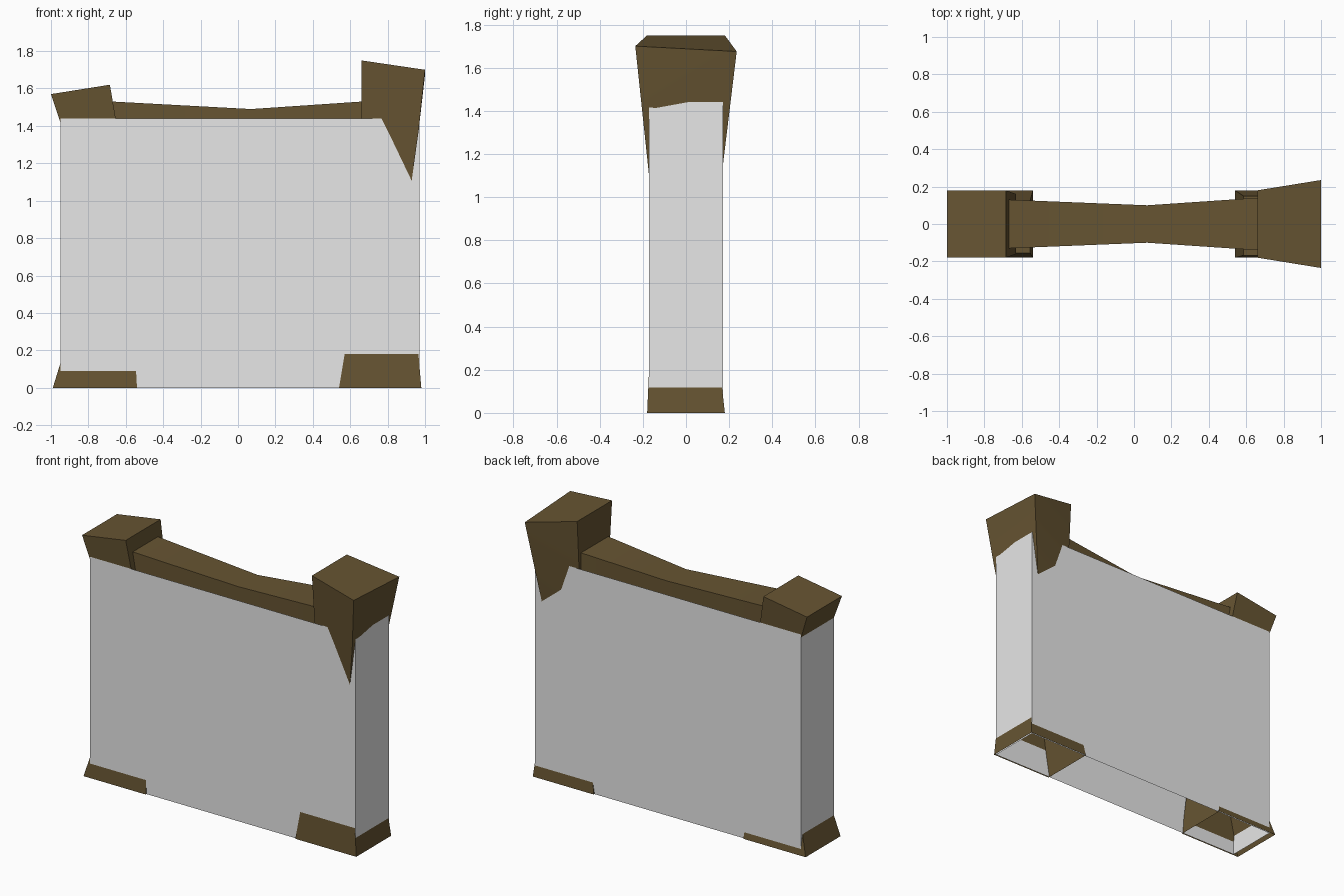
import bpy
import bmesh
from math import radians

if "Cube" in bpy.data.objects:
    bpy.data.objects.remove(bpy.data.objects["Cube"], do_unlink=True)


def make_material(name, rgb):
    mat = bpy.data.materials.new(name)
    mat.use_nodes = True
    colour = (*rgb, 1.0)
    mat.diffuse_color = colour
    mat.node_tree.nodes["Principled BSDF"].inputs["Base Color"].default_value = colour
    return mat


grey = make_material("plaster grey", (0.8, 0.8, 0.8))
brown = make_material("timber brown", (0.135, 0.09, 0.032))


def finish(name, bm, mat, smooth_angle=None):
    """Turn a bmesh into a named object with one material."""
    bmesh.ops.recalc_face_normals(bm, faces=bm.faces)
    mesh = bpy.data.meshes.new(name)
    bm.to_mesh(mesh)
    bm.free()
    mesh.materials.append(mat)
    obj = bpy.data.objects.new(name, mesh)
    bpy.context.collection.objects.link(obj)
    if smooth_angle:
        bpy.ops.object.select_all(action="DESELECT")
        obj.select_set(True)
        bpy.context.view_layer.objects.active = obj
        bpy.ops.object.shade_smooth_by_angle(angle=radians(smooth_angle))
    return obj


def ring(x0, x1, front, back, z_left, z_right=None):
    """Four corners, counter-clockwise from above, with an optional slope along x."""
    z_right = z_left if z_right is None else z_right
    return [(x0, front, z_left), (x1, front, z_right),
            (x1, back, z_right), (x0, back, z_left)]


def section(x, half_width, bottom, top):
    """Upright rectangle across the beam."""
    return [(x, -half_width, bottom), (x, half_width, bottom),
            (x, half_width, top), (x, -half_width, top)]


def loft(name, rings, mat, cap_start=False, cap_end=True, smooth_angle=None):
    """Bridge a series of four-cornered rings."""
    bm = bmesh.new()
    loops = [[bm.verts.new(p) for p in r] for r in rings]
    for a, b in zip(loops, loops[1:]):
        for i in range(4):
            j = (i + 1) % 4
            bm.faces.new((a[i], a[j], b[j], b[i]))
    if cap_start:
        bm.faces.new(loops[0][::-1])
    if cap_end:
        bm.faces.new(loops[-1])
    return finish(name, bm, mat, smooth_angle)


# Wall: a sleeve open at the top and the bottom
loft("wall", [ring(-0.95, 0.97, -0.172, 0.172, 0.0),
              ring(-0.95, 0.97, -0.172, 0.172, 1.44)], grey, cap_end=False)

# Feet: tapered boxes, open below, that sink into the wall
loft("right_foot", [ring(-0.99, -0.54, -0.18, 0.18, 0.0),
                    ring(-0.907, -0.555, -0.156, 0.126, 0.27)], brown)
loft("left_foot", [ring(0.54, 0.98, -0.18, 0.18, 0.0),
                   ring(0.585, 0.957, -0.168, 0.15, 0.27)], brown)

# Small block on the right end of the wall
loft("right_block", [ring(-0.91, -0.63, -0.16, 0.16, 1.3),
                     ring(-1.0, -0.685, -0.18, 0.18, 1.57, 1.62)],
     brown, cap_start=True)

# Top beam, narrow and low at the middle
loft("top_beam", [section(-0.67, 0.13, 1.36, 1.53),
                  section(0.07, 0.1, 1.36, 1.49),
                  section(0.66, 0.14, 1.36, 1.53)],
     brown, cap_start=True, smooth_angle=40)

# Large flared block on the left end, with a spur running down each side
corners = {
    "front_in": (0.66, -0.18, 1.75), "front_out": (1.0, -0.235, 1.70),
    "front_mid": (0.965, -0.2, 1.37), "front_tip": (0.9, -0.15, 0.9),
    "front_low": (0.66, -0.14, 1.28),
    "back_in": (0.66, 0.18, 1.75), "back_out": (1.0, 0.235, 1.675),
    "back_low": (0.66, 0.137, 1.045), "back_tip": (0.89, 0.147, 0.95),
}
panels = [
    "front_in front_out front_mid", "front_in front_mid front_low",
    "front_low front_mid front_tip",
    "back_in back_low back_out", "back_out back_low back_tip",
    "front_in back_in back_out front_out",
    "front_in front_low back_low back_in",
    "front_out back_out front_mid", "front_mid back_out back_tip",
    "front_mid back_tip front_tip",
    "front_low front_tip back_tip back_low",
]
bm = bmesh.new()
verts = {key: bm.verts.new(point) for key, point in corners.items()}
for panel in panels:
    bm.faces.new([verts[key] for key in panel.split()])
finish("left_block", bm, brown, smooth_angle=40)
